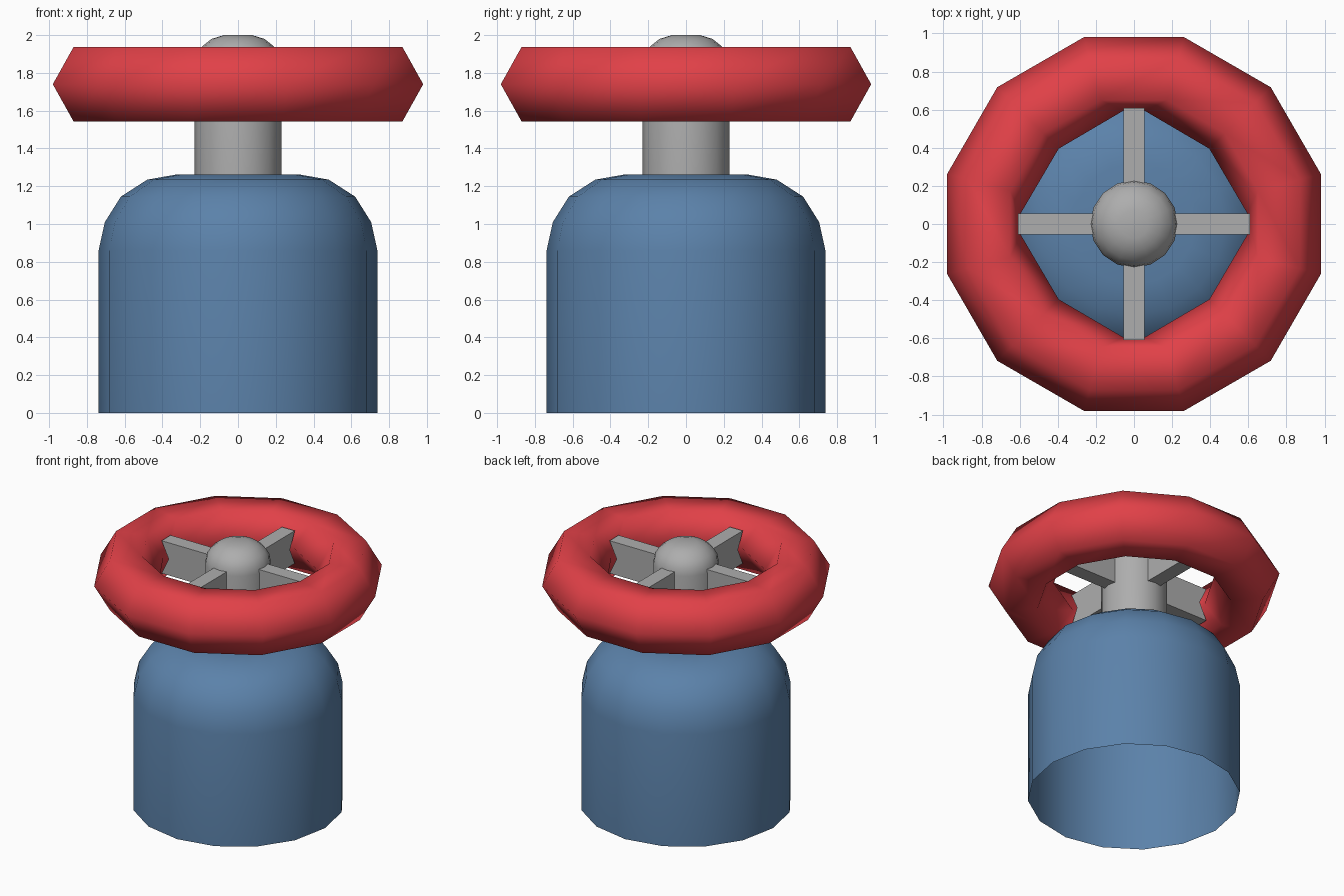
import bpy, math
from math import cos, sin, radians

if "Cube" in bpy.data.objects:
    bpy.data.objects.remove(bpy.data.objects["Cube"])


def material(name, rgb):
    m = bpy.data.materials.new(name)
    m.diffuse_color = (*rgb, 1)
    m.use_nodes = True
    m.node_tree.nodes["Principled BSDF"].inputs["Base Color"].default_value = m.diffuse_color
    return m


BLUE = material("blue paint", (0.105, 0.222, 0.40))
RED = material("red paint", (0.75, 0.052, 0.064))
GREY = material("grey metal", (0.42, 0.42, 0.42))


def build(name, verts, faces, mat, smooth=None):
    me = bpy.data.meshes.new(name)
    me.from_pydata(verts, [], faces)
    me.materials.append(mat)
    ob = bpy.data.objects.new(name, me)
    bpy.context.collection.objects.link(ob)
    if smooth:
        bpy.ops.object.select_all(action='DESELECT')
        ob.select_set(True)
        bpy.context.view_layer.objects.active = ob
        bpy.ops.object.shade_smooth_by_angle(angle=radians(smooth))
    return ob


def lathe(name, profile, n, mat):
    """Spin an (r, z) profile from bottom to top; top is capped, bottom is open."""
    verts = [(r * cos(2 * math.pi * i / n), r * sin(2 * math.pi * i / n), z)
             for r, z in profile for i in range(n)]
    faces = [(k * n + i, k * n + (i + 1) % n, (k + 1) * n + (i + 1) % n, (k + 1) * n + i)
             for k in range(len(profile) - 1) for i in range(n)]
    faces.append(tuple(range((len(profile) - 1) * n, len(profile) * n)))
    return build(name, verts, faces, mat, 50)


# Body: open-bottomed drum with rounded shoulder
lathe("body", [(0.738, 0), (0.738, 0.86), (0.705, 1.01), (0.62, 1.145),
               (0.48, 1.235), (0.32, 1.263)], 16, BLUE)

# Stem with domed cap
lathe("stem", [(0.23, 1.25), (0.23, 1.84), (0.22, 1.895), (0.19, 1.94),
               (0.14, 1.98), (0.075, 2.0)], 16, GREY)

# Hand wheel: 12-sided ring of hexagonal section, pulled back around the spokes
R, r, ZC = 0.787, 0.228, 1.74
verts, faces = [], []
for i in range(12):
    a = radians(15 + 30 * i)
    for j in range(6):
        b = radians(60 * j)
        rad, z = R + r * cos(b), ZC + r * sin(b)
        ang = a
        if j == 3 and i % 3 != 1:
            side = 1 if i % 3 == 0 else -1
            ang = a - side * radians(15) + side * math.atan2(0.055, 0.595)
            rad = math.hypot(0.595, 0.055)
        verts.append((rad * cos(ang), rad * sin(ang), z))
        i2, j2 = (i + 1) % 12, (j + 1) % 6
        faces.append((i * 6 + j, i2 * 6 + j, i2 * 6 + j2, i * 6 + j2))
build("wheel_rim", verts, faces, RED, 70)

# Four spokes with notched outer ends
outline = [(0.15, -0.125), (0.61, -0.125), (0.55, 0), (0.61, 0.125), (0.15, 0.125)]
n = len(outline)
for k in range(4):
    c, s = round(cos(k * math.pi / 2)), round(sin(k * math.pi / 2))
    vs = [(x * c - y * s, x * s + y * c, ZC + z) for y in (-0.055, 0.055) for x, z in outline]
    fs = [(0, 1, 2), (0, 2, 4), (2, 3, 4), (7, 6, 5), (9, 7, 5), (9, 8, 7)]
    fs += [(i, i + n, (i + 1) % n + n, (i + 1) % n) for i in range(n)]
    build(f"spoke_{k + 1}", vs, fs, GREY)
